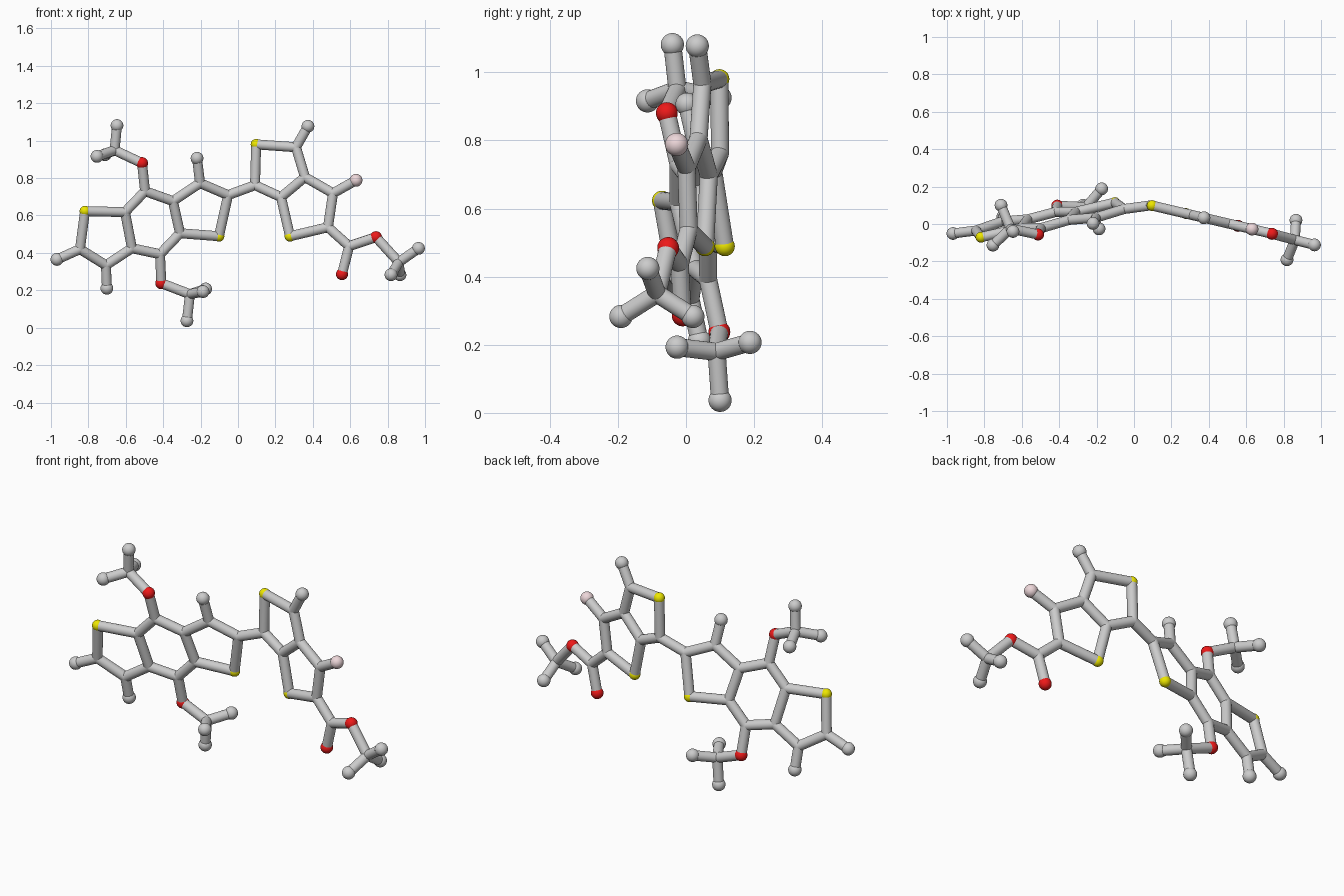
import bpy
from mathutils import Vector

if "Cube" in bpy.data.objects:
    bpy.data.objects.remove(bpy.data.objects["Cube"])

STICK = 0.0265

def paint(name, rgb):
    m = bpy.data.materials.new(name)
    m.diffuse_color = (*rgb, 1)
    m.use_nodes = True
    m.node_tree.nodes["Principled BSDF"].inputs["Base Color"].default_value = m.diffuse_color
    return m

YELLOW = paint("yellow", (0.85, 0.8, 0.0))
RED = paint("red", (0.85, 0.01, 0.01))
PINK = paint("pink", (0.85, 0.68, 0.7))

# kind: (part name, ball radius, material)
KINDS = {"C": ("carbon_joint", STICK, None), "H": ("end_ball", 0.034, None),
         "S": ("yellow_ball", 0.029, YELLOW), "O": ("red_ball", 0.032, RED),
         "F": ("pink_ball", 0.034, PINK)}

def left_plane(x, z):
    return 0.237 + 0.22 * x - 0.205 * z

def right_plane(x, z):
    return 0.121 - 0.235 * x

# flat left ring system: name -> (x, z); first letter is the kind
left = {"S1": (-.818, .623), "C2": (-.845, .42), "C3": (-.706, .334), "C3a": (-.567, .425),
        "C7a": (-.604, .618), "C4": (-.417, .393), "C4a": (-.31, .505), "C8a": (-.348, .677),
        "C8": (-.497, .73), "C9": (-.203, .773), "C10": (-.053, .709), "S2": (-.102, .489),
        "H2": (-.968, .365), "H3": (-.701, .211), "H9": (-.219, .906),
        "O1": (-.513, .88), "O2": (-.41, .238)}
# flat right ring system with the ester group
right = {"S3": (.097, .98), "Ca": (.31, .965), "Cb": (.358, .805), "Cc": (.23, .698),
         "Cd": (.091, .762), "Ce": (.508, .719), "Cf": (.481, .537), "S4": (.278, .489),
         "F1": (.631, .788), "Ha": (.374, 1.077), "Cg": (.594, .436),
         "O4": (.556, .286), "O3": (.738, .484)}
# three-pronged end groups, off the planes
atoms = {"Cm1": (-.66, -.025, .949), "Hm1": (-.647, -.04, 1.081),
         "Hm2": (-.754, -.113, .916), "Hm3": (-.711, .1, .925),
         "Cm2": (-.257, .09, .179), "Hm4": (-.273, .1, .037),
         "Hm5": (-.173, .188, .207), "Hm6": (-.187, -.026, .193),
         "Cm3": (.86, -.085, .35), "Hm7": (.965, -.112, .424),
         "Hm8": (.866, .02, .283), "Hm9": (.818, -.191, .283)}
for group, plane in ((left, left_plane), (right, right_plane)):
    for n, (x, z) in group.items():
        atoms[n] = (x, plane(x, z), z)

# chains of bonded atoms
CHAINS = """S1 C2 C3 C3a C7a S1
C3a C4 C4a C8a C8 C7a
C8a C9 C10 S2 C4a
C2 H2
C3 H3
C9 H9
C8 O1 Cm1 Hm1
Hm2 Cm1 Hm3
C4 O2 Cm2 Hm4
Hm5 Cm2 Hm6
C10 Cd S3 Ca Cb Cc Cd
Cb Ce Cf S4 Cc
Ce F1
Ca Ha
Cf Cg O4
Cg O3 Cm3 Hm7
Hm8 Cm3 Hm9"""

def smooth(name, mat=None):
    ob = bpy.context.object
    ob.name = name
    bpy.ops.object.shade_smooth_by_angle()
    if mat:
        ob.data.materials.append(mat)

# balls
for n, p in atoms.items():
    part, r, mat = KINDS[n[0]]
    bpy.ops.mesh.primitive_uv_sphere_add(segments=32, ring_count=20, radius=r, location=p)
    smooth(part, mat)

# sticks
for chain in CHAINS.splitlines():
    names = chain.split()
    for a, b in zip(names, names[1:]):
        p, q = Vector(atoms[a]), Vector(atoms[b])
        d = q - p
        bpy.ops.mesh.primitive_cylinder_add(
            vertices=24, radius=STICK, depth=d.length, location=(p + q) / 2,
            rotation=d.to_track_quat('Z', 'Y').to_euler())
        smooth("bond_stick")
